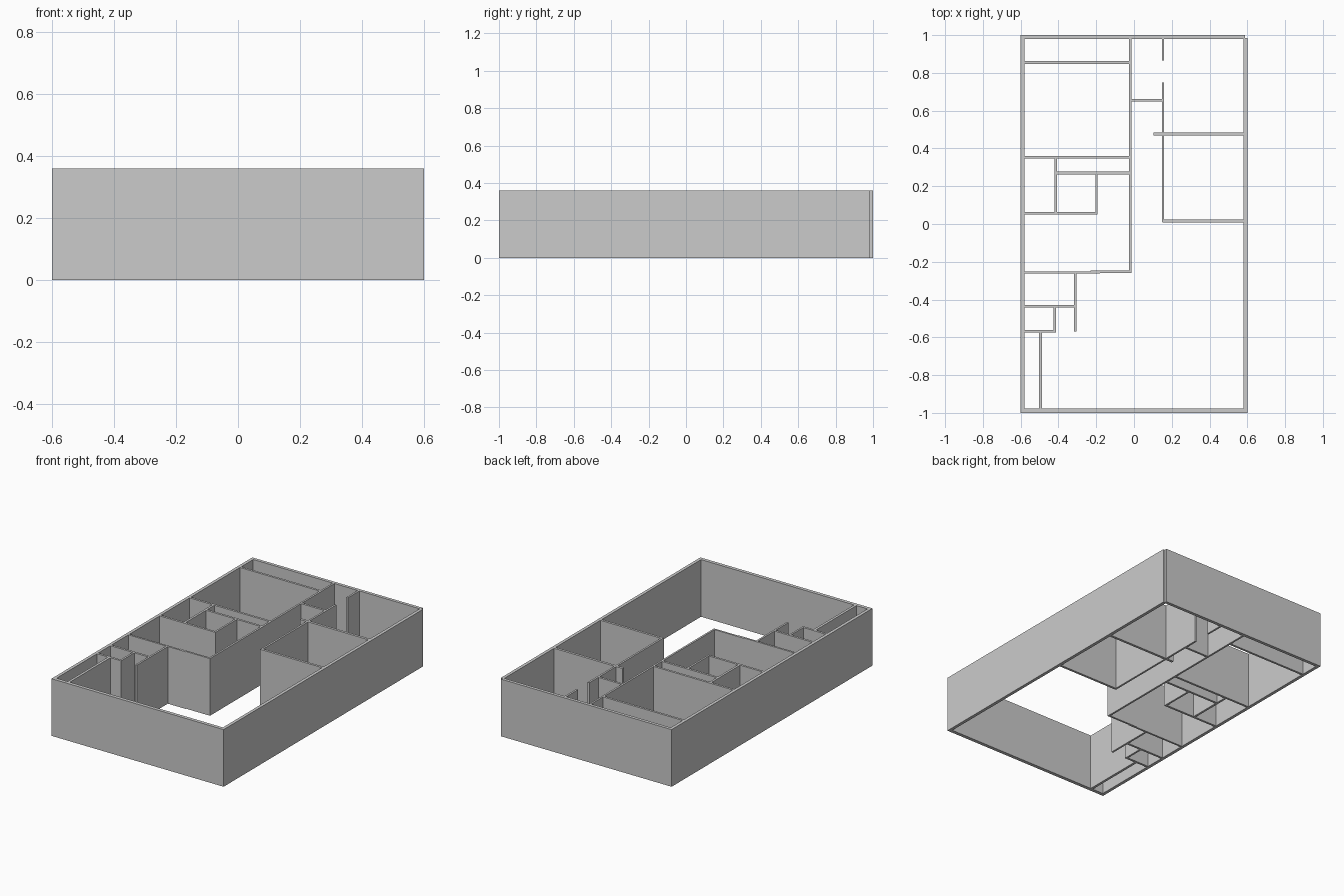
import bpy, bmesh
from mathutils import Matrix

if "Cube" in bpy.data.objects:
    bpy.data.objects.remove(bpy.data.objects["Cube"])

H = 0.36   # wall height


def wall(name, x0, x1, y0, y1):
    """Upright box wall standing on z = 0."""
    bm = bmesh.new()
    m = Matrix.Translation(((x0 + x1) / 2, (y0 + y1) / 2, H / 2)) @ \
        Matrix.Diagonal((x1 - x0, y1 - y0, H, 1))
    bmesh.ops.create_cube(bm, size=1, matrix=m)
    me = bpy.data.meshes.new(name)
    bm.to_mesh(me)
    bm.free()
    ob = bpy.data.objects.new(name, me)
    bpy.context.collection.objects.link(ob)


def across(name, y, x0, x1, t=0.014):
    wall(name, x0, x1, y - t / 2, y + t / 2)


def along(name, x, y0, y1, t=0.014):
    wall(name, x - t / 2, x + t / 2, y0, y1)


# Outer shell
across("outer_wall_front", -0.989, -0.6, 0.6, 0.022)
across("outer_wall_back", 0.99, -0.6, 0.588, 0.02)
along("outer_wall_left", -0.59, -1, 1, 0.02)
along("outer_wall_right", 0.59, -1, 0.985, 0.02)

# Partitions on the left side, running across
across("back_closet_wall", 0.855, -0.58, -0.02)
across("bedroom_wall", 0.353, -0.58, -0.02)
across("bathroom_back_wall", 0.27, -0.408, -0.02)
across("bathroom_front_wall", 0.056, -0.58, -0.192)
across("hall_wall_left", -0.257, -0.58, -0.18, 0.012)
across("hall_wall_right", -0.253, -0.23, -0.014, 0.012)
across("store_back_wall", -0.435, -0.58, -0.305)
across("store_front_wall", -0.568, -0.58, -0.413)

# Partitions on the left side, running front to back
along("bathroom_left_wall", -0.414, 0.05, 0.353)
along("bathroom_right_wall", -0.198, 0.05, 0.27, 0.012)
along("entry_wall", -0.311, -0.57, -0.26, 0.012)
along("store_side_wall", -0.419, -0.57, -0.435, 0.012)
along("front_closet_wall", -0.495, -0.98, -0.568, 0.016)

# Central corridor and right-hand rooms
along("corridor_left_wall", -0.02, -0.259, 0.98, 0.012)
along("corridor_right_back_wall", 0.154, 0.865, 0.98, 0.012)
along("corridor_right_wall", 0.154, 0.01, 0.75, 0.012)
across("corridor_end_wall", 0.655, -0.014, 0.154)
across("right_room_divider", 0.477, 0.103, 0.58, 0.016)
across("right_room_front_wall", 0.016, 0.15, 0.58, 0.015)
